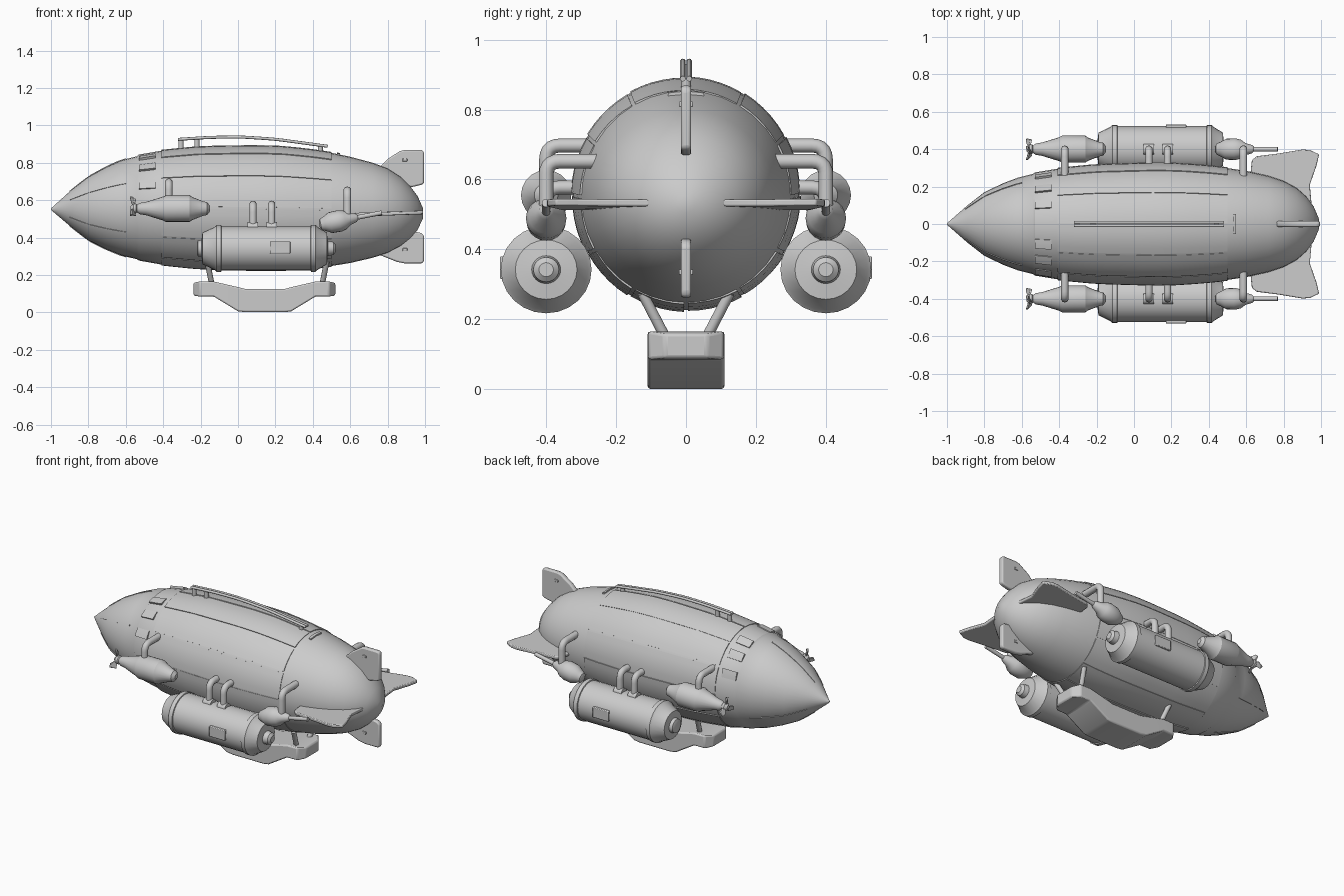
import bpy, bmesh, math
from mathutils import Vector

if "Cube" in bpy.data.objects:
    bpy.data.objects.remove(bpy.data.objects["Cube"])


def finish(name, bm, smooth=32, bevel=0):
    bmesh.ops.recalc_face_normals(bm, faces=bm.faces)
    me = bpy.data.meshes.new(name)
    bm.to_mesh(me)
    bm.free()
    ob = bpy.data.objects.new(name, me)
    bpy.context.collection.objects.link(ob)
    if bevel:
        mod = ob.modifiers.new("bevel", "BEVEL")
        mod.width, mod.segments, mod.limit_method = bevel, 2, "ANGLE"
    if smooth:
        bpy.ops.object.select_all(action="DESELECT")
        ob.select_set(True)
        bpy.context.view_layer.objects.active = ob
        bpy.ops.object.shade_smooth_by_angle(angle=math.radians(smooth))
    return ob


def loft(name, rings, smooth=32, bevel=0):
    bm = bmesh.new()
    vs = [[bm.verts.new(p) for p in ring] for ring in rings]
    n = len(vs[0])
    for a, b in zip(vs, vs[1:]):
        for i in range(n):
            bm.faces.new((a[i], a[(i + 1) % n], b[(i + 1) % n], b[i]))
    bm.faces.new(vs[0])
    bm.faces.new(vs[-1])
    return finish(name, bm, smooth, bevel)


def lathe(name, profile, start, tilt=0, segs=20, sy=1):
    """Turned body along x; profile is (x offset, radius)."""
    c, s = math.cos(tilt), math.sin(tilt)
    rings = []
    for x, r in profile:
        ring = []
        for i in range(segs):
            a = 2 * math.pi * i / segs
            h = r * math.sin(a)
            ring.append((start[0] + x * c - h * s, start[1] + sy * r * math.cos(a),
                         start[2] + x * s + h * c))
        rings.append(ring)
    return loft(name, rings)


def tube(name, pts, r, fillet=0.04):
    """Round pipe through the points with rounded corners."""
    pts = [Vector(p) for p in pts]
    path = [pts[0]]
    for a, b, c in zip(pts, pts[1:], pts[2:]):
        p, q = b + (a - b).normalized() * fillet, b + (c - b).normalized() * fillet
        for k in range(6):
            t = k / 5
            path.append(p * (1 - t) ** 2 + b * 2 * t * (1 - t) + q * t * t)
    path.append(pts[-1])
    rings = []
    for i, p in enumerate(path):
        d = (path[min(i + 1, len(path) - 1)] - path[max(i - 1, 0)]).normalized()
        up = Vector((1, 0, 0)) if abs(d.x) < 0.8 else Vector((0, 1, 0))
        u = d.cross(up).normalized()
        v = d.cross(u)
        rings.append([p + (u * math.cos(k * math.pi / 5) + v * math.sin(k * math.pi / 5)) * r
                      for k in range(10)])
    return loft(name, rings, 40)


def slab(name, pts, offset, bevel=0.008):
    """Flat outline thickened symmetrically by the offset vector."""
    o = Vector(offset)
    return loft(name, [[Vector(p) - o for p in pts], [Vector(p) + o for p in pts]], 30, bevel)


# hull: x, half width, top, bottom
HULL = [(-1, .004, .556, .548), (-.97, .03, .583, .522), (-.89, .10, .655, .455),
        (-.8, .17, .725, .385), (-.7, .218, .78, .335), (-.62, .248, .815, .303),
        (-.54, .268, .835, .284), (-.53, .276, .844, .277), (-.4, .297, .866, .254),
        (-.2, .316, .885, .234), (.1, .325, .89, .226), (.25, .322, .885, .226),
        (.4, .31, .868, .236), (.5, .299, .853, .248), (.6, .284, .832, .264),
        (.72, .257, .80, .292), (.8, .23, .77, .318), (.87, .192, .725, .355),
        (.92, .148, .675, .395), (.96, .095, .622, .44), (.99, .025, .555, .505)]


def hull_point(x, a, off=0.0):
    for p, q in zip(HULL, HULL[1:]):
        if x <= q[0]:
            break
    t = (x - p[0]) / (q[0] - p[0])
    w, zt, zb = (p[i] + (q[i] - p[i]) * t for i in (1, 2, 3))
    return (x, (w + off) * math.cos(a), (zt + zb) / 2 + ((zt - zb) / 2 + off) * math.sin(a))


N = 36
loft("hull", [[hull_point(h[0], 2 * math.pi * i / N) for i in range(N)] for h in HULL])


# thin raised skin plates, one long edge lifted like a shingle
def plate(name, x0, x1, a0, a1, lift0, lift1, nx=10, na=5):
    bm = bmesh.new()
    g = []
    for i in range(nx + 1):
        x = x0 + (x1 - x0) * i / nx
        row = [bm.verts.new(hull_point(x, math.radians(a0 + (a1 - a0) * j / na),
                                       lift0 + (lift1 - lift0) * j / na)) for j in range(na + 1)]
        row += [bm.verts.new(hull_point(x, math.radians(a0 + (a1 - a0) * j / na), -.01))
                for j in range(na, -1, -1)]
        g.append(row)
    m = len(g[0])
    for a, b in zip(g, g[1:]):
        for j in range(m):
            bm.faces.new((a[j], a[(j + 1) % m], b[(j + 1) % m], b[j]))
    bm.faces.new(g[0])
    bm.faces.new(g[-1])
    finish(name, bm)


for k in range(12):
    plate("hull_plate", -.41, .50, k * 30 + 1, k * 30 + 29, .002, .005)
for k in range(6):
    plate("nose_seam", -.9, -.6, k * 60 + 29.3, k * 60 + 30.7, .004, .004, 8, 1)
for a in (25, 48, 68, 112, 132, 155):
    plate("front_patch", -.53, -.44, a - 5, a + 5, .004, .012, 3, 3)
plate("top_rear_patch", .53, .545, 80, 100, .008, .008, 1, 4)

# vertical tail fins
slab("upper_fin", [(.74, 0, .76), (.80, 0, .82), (.865, 0, .862), (.89, 0, .868), (.985, 0, .868),
                   (.995, 0, .855), (.995, 0, .69), (.98, 0, .682), (.93, 0, .67), (.86, 0, .68)],
     (0, .015, 0))
slab("lower_fin", [(.72, 0, .32), (.78, 0, .298), (.85, 0, .27), (.89, 0, .262), (.985, 0, .262),
                   (.995, 0, .275), (.995, 0, .41), (.98, 0, .425), (.92, 0, .435), (.84, 0, .40)],
     (0, .015, 0))
for z in (.815, .335):
    slab("fin_hinge", [(.88, 0, z - .008), (.905, 0, z - .008), (.905, 0, z + .008), (.88, 0, z + .008)],
         (0, .02, 0), .003)

# dorsal rail
for y in (-.009, .009):
    tube("dorsal_rail", [(-.32, y, .925), (-.15, y, .936), (.02, y, .938), (.2, y, .926), (.48, y, .888)],
         .008, .05)
for x, z in ((-.305, .925), (-.22, .93), (.44, .89)):
    tube("rail_post", [(x, 0, .85), (x, 0, z)], .014)

# gondola: x, half width, top, bottom
GONDOLA = [(-.238, .06, .158, .09), (-.205, .108, .165, .085), (-.13, .11, .165, .085),
           (0, .11, .135, .006), (.04, .11, .125, .001), (.25, .11, .125, .001),
           (.285, .11, .135, .006), (.415, .11, .165, .085), (.487, .108, .165, .085),
           (.52, .06, .158, .09)]
loft("gondola", [[(x, -w, b), (x, w, b), (x, w, t), (x, -w, t)] for x, w, t, b in GONDOLA], 25, .008)

TANK = [(-.22, .03), (-.215, .042), (-.195, .045), (-.19, .085), (-.125, .115), (-.115, .125),
        (-.09, .125), (-.088, .119), (.388, .119), (.39, .125), (.415, .125), (.425, .115),
        (.475, .085), (.48, .04), (.51, .035), (.522, .02)]
ENGINE = [(-.575, .012), (-.56, .026), (-.545, .026), (-.54, .02), (-.525, .03), (-.49, .036),
          (-.40, .064), (-.385, .072), (-.26, .072), (-.245, .062), (-.19, .04), (-.165, .034),
          (-.15, .015)]
REAR = [(0, .015), (.008, .03), (.03, .04), (.06, .056), (.11, .058), (.14, .05), (.165, .032),
        (.20, .022), (.21, .012), (.34, .012)]

for s in (-1, 1):
    y = .40 * s
    # horizontal tail fin
    slab("side_fin", [(.62, .24 * s, .522), (.63, .34 * s, .522), (.655, .362 * s, .523),
                      (.78, .378 * s, .527), (.90, .398 * s, .532), (.94, .396 * s, .533),
                      (.99, .372 * s, .535), (.975, .31 * s, .534), (.94, .21 * s, .533),
                      (.95, .10 * s, .533), (.70, .10 * s, .524)], (0, 0, .01), .005)
    # side tank with hatch and feed pipes
    lathe("side_tank", TANK, (0, y, .342), sy=1.04, segs=24)
    slab("tank_hatch", [(.17, .515 * s, .315), (.28, .515 * s, .315), (.28, .515 * s, .38),
                        (.17, .515 * s, .38)], (0, .017, 0), .004)
    for x in (.08, .18):
        tube("tank_pipe", [(x, y, .44), (x, y, .577), (x, .28 * s, .577)], .02)
        lathe("pipe_collar", [(-.028, .012), (-.028, .03), (.028, .03), (.028, .012)], (x, y, .452), segs=12)
    # front engine with propeller
    lathe("front_engine", ENGINE, (0, y, .555))
    tube("front_engine_pipe", [(-.37, y, .58), (-.37, y, .697), (-.37, .22 * s, .697)], .02)
    for k in range(3):
        a = math.radians(90 + 120 * k)
        r, t = Vector((0, math.cos(a), math.sin(a))), Vector((0, -math.sin(a), math.cos(a)))
        c = Vector((-.56, y, .555))
        sweep = Vector((.012, 0, 0))
        slab("propeller_blade", [c + r * .015 - t * .008, c + r * .05 - t * .018 - sweep,
                                 c + r * .066 - sweep, c + r * .05 + t * .018 + sweep,
                                 c + r * .015 + t * .008], (.005, 0, 0), .002)
    # rear engine with exhaust rod
    lathe("rear_engine", REAR, (.435, y, .468), math.radians(11))
    tube("rear_engine_pipe", [(.585, y, .49), (.585, y, .652), (.585, .2 * s, .652)], .021)
    # gondola struts
    for x0, x1 in ((-.14, -.165), (.45, .475)):
        tube("gondola_strut", [(x0, .06 * s, .15), (x1, .125 * s, .275)], .015)
